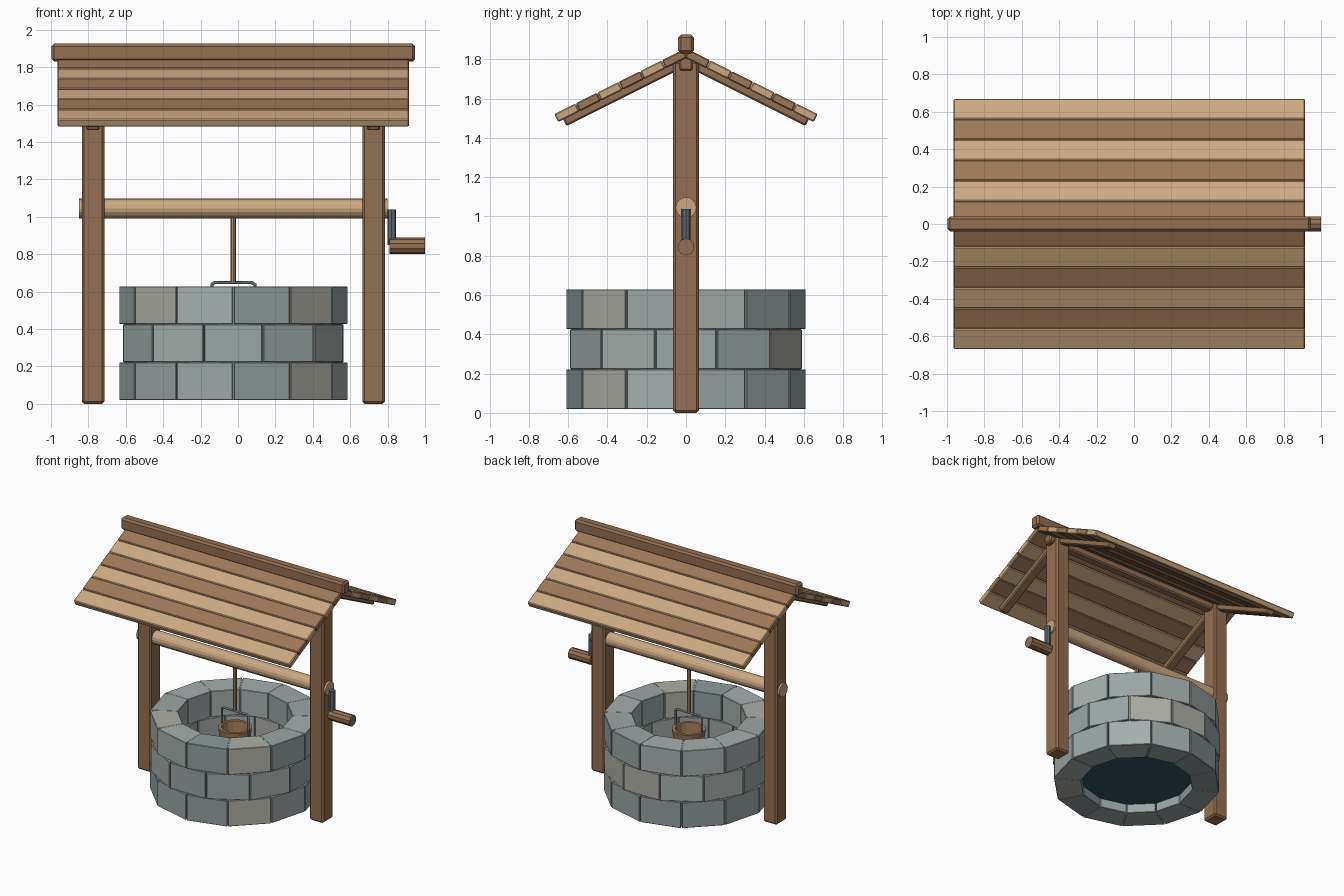
import bpy, bmesh, math, random
from mathutils import Vector, Matrix

if "Cube" in bpy.data.objects:
    bpy.data.objects.remove(bpy.data.objects["Cube"])

random.seed(4)
CX = -0.025          # well centre (the crank shifts the bounding box)


def mat(name, rgb):
    m = bpy.data.materials.new(name)
    m.diffuse_color = (*rgb, 1)
    m.use_nodes = True
    m.node_tree.nodes["Principled BSDF"].inputs["Base Color"].default_value = m.diffuse_color
    return m


LIGHT = mat("light_wood", (0.60, 0.40, 0.22))
BROWN = mat("brown_wood", (0.34, 0.19, 0.10))
POST = mat("post_wood", (0.29, 0.16, 0.085))
ROPE = mat("rope", (0.42, 0.27, 0.14))
METAL = mat("metal", (0.12, 0.15, 0.17))
WATER = mat("water", (0.03, 0.09, 0.11))
STONES = [mat("stone_%d" % i, c) for i, c in enumerate(
    [(0.33, 0.38, 0.38), (0.38, 0.43, 0.42), (0.28, 0.33, 0.34), (0.42, 0.43, 0.38)])]


def finish(bm, name, materials, bevel=0):
    bmesh.ops.recalc_face_normals(bm, faces=bm.faces)
    me = bpy.data.meshes.new(name)
    bm.to_mesh(me)
    bm.free()
    ob = bpy.data.objects.new(name, me)
    bpy.context.collection.objects.link(ob)
    for m in materials:
        me.materials.append(m)
    if bevel:
        b = ob.modifiers.new("bevel", 'BEVEL')
        b.width, b.segments = bevel, 1
    return ob


def box(name, loc, size, m, bevel=0.01, rx=0):
    bm = bmesh.new()
    bmesh.ops.create_cube(bm, size=1, matrix=Matrix.Translation(loc)
                          @ Matrix.Rotation(rx, 4, 'X') @ Matrix.Diagonal((*size, 1)))
    return finish(bm, name, [m], bevel)


def rod(name, a, b, r, m, sides=12, bevel=0):
    a, b = Vector(a), Vector(b)
    bm = bmesh.new()
    rot = (b - a).to_track_quat('Z', 'Y').to_matrix().to_4x4()
    bmesh.ops.create_cone(bm, cap_ends=True, segments=sides, radius1=r, radius2=r,
                          depth=(b - a).length, matrix=Matrix.Translation((a + b) / 2) @ rot)
    return finish(bm, name, [m], bevel)


def lathe(name, profile, sides, m):
    """Closed (radius, z) profile spun round the well axis."""
    bm = bmesh.new()
    rings = []
    for i in range(sides):
        t = 2 * math.pi * i / sides
        rings.append([bm.verts.new((CX + r * math.cos(t), r * math.sin(t), z)) for r, z in profile])
    n = len(profile)
    for i in range(sides):
        p, q = rings[i], rings[(i + 1) % sides]
        for j in range(n):
            k = (j + 1) % n
            bm.faces.new((p[j], q[j], q[k], p[k]))
    return finish(bm, name, [m])


# stone wall: three staggered courses of twelve blocks
for c in range(3):
    bm = bmesh.new()
    z0 = 0.02 + c * 0.2035
    z1 = z0 + 0.2015
    for i in range(12):
        mid = math.radians(30 * i + (0 if c == 1 else 15))
        h = math.radians(14.65)
        v = [bm.verts.new((CX + r * math.cos(mid + s * h), r * math.sin(mid + s * h), z))
             for z in (z0, z1) for r, s in ((0.41, -1), (0.61, -1), (0.61, 1), (0.41, 1))]
        idx = random.choice((0, 0, 1, 2, 3))
        for f in ((0, 1, 2, 3), (4, 5, 6, 7), (0, 1, 5, 4), (1, 2, 6, 5), (2, 3, 7, 6), (3, 0, 4, 7)):
            bm.faces.new([v[k] for k in f]).material_index = idx
    finish(bm, "stone_course_%d" % (c + 1), STONES, 0.003)

# mortar core filling the joints, and the water
lathe("mortar", [(0.425, 0.021), (0.585, 0.021), (0.585, 0.6275), (0.425, 0.6275)], 48, STONES[0])
rod("water", (CX, 0, 0.09), (CX, 0, 0.12), 0.415, WATER, 32)

# posts with a rafter pair on each
slope = math.atan(0.5)
down = Vector((0, math.cos(slope), -math.sin(slope)))
up = Vector((0, math.sin(slope), math.cos(slope)))
eave = Vector((CX, 0.662, 1.50))     # mid-thickness of the lowest plank edge
for side, x in (("left", CX - 0.75), ("right", CX + 0.75)):
    box(side + "_post", (x, 0, 0.895), (0.12, 0.13, 1.79), POST, 0.012)
    for end, s in (("front", -1), ("back", 1)):
        p = eave - down * 0.365 - up * 0.035
        box("%s_%s_rafter" % (side, end), (x, s * p.y, p.z), (0.07, 0.67, 0.05), POST, 0.008, -s * slope)

# roof planks, six per slope in alternating wood
for end, s in (("front", -1), ("back", 1)):
    for i in range(6):
        p = eave - down * (0.062 + i * 0.1225)
        box("%s_roof_plank_%d" % (end, i + 1), (CX, s * p.y, p.z), (1.88, 0.121, 0.045),
            BROWN if i % 2 else LIGHT, 0.006, -s * slope)

# ridge beam and ridge cap
box("ridge_beam", (CX, 0, 1.785), (1.70, 0.07, 0.09), POST, 0.01)
box("ridge_cap", (CX, 0, 1.878), (1.945, 0.08, 0.095), POST, 0.014)

# windlass with crank
rod("windlass", (-0.85, 0, 1.045), (0.80, 0, 1.045), 0.053, LIGHT, 16)
rod("crank_arm", (0.822, 0, 0.85), (0.822, 0, 1.038), 0.023, METAL, 8)
rod("crank_handle", (0.81, 0, 0.845), (1.0, 0, 0.845), 0.043, POST, 10)

# rope, bucket and bail
rod("rope", (CX, 0, 0.65), (CX, 0, 1.02), 0.014, ROPE, 8)
lathe("bucket", [(0, 0.32), (0.095, 0.32), (0.122, 0.525), (0.098, 0.525), (0.078, 0.345), (0, 0.345)], 16, BROWN)
cu = bpy.data.curves.new("bucket_bail", 'CURVE')
cu.dimensions, cu.bevel_depth, cu.bevel_resolution, cu.use_fill_caps = '3D', 0.009, 1, True
pts = [(-0.115, 0.49), (-0.115, 0.638), (-0.1, 0.648), (0.1, 0.648), (0.115, 0.638), (0.115, 0.49)]
sp = cu.splines.new('POLY')
sp.points.add(len(pts) - 1)
for q, (x, z) in zip(sp.points, pts):
    q.co = (CX + x, 0, z, 1)
cu.materials.append(METAL)
bpy.context.collection.objects.link(bpy.data.objects.new("bucket_bail", cu))

# remove the collapsed faces at the bucket axis
me = bpy.data.objects["bucket"].data
bm = bmesh.new()
bm.from_mesh(me)
bmesh.ops.remove_doubles(bm, verts=bm.verts, dist=1e-5)
bmesh.ops.recalc_face_normals(bm, faces=bm.faces)
bm.to_mesh(me)
bm.free()
